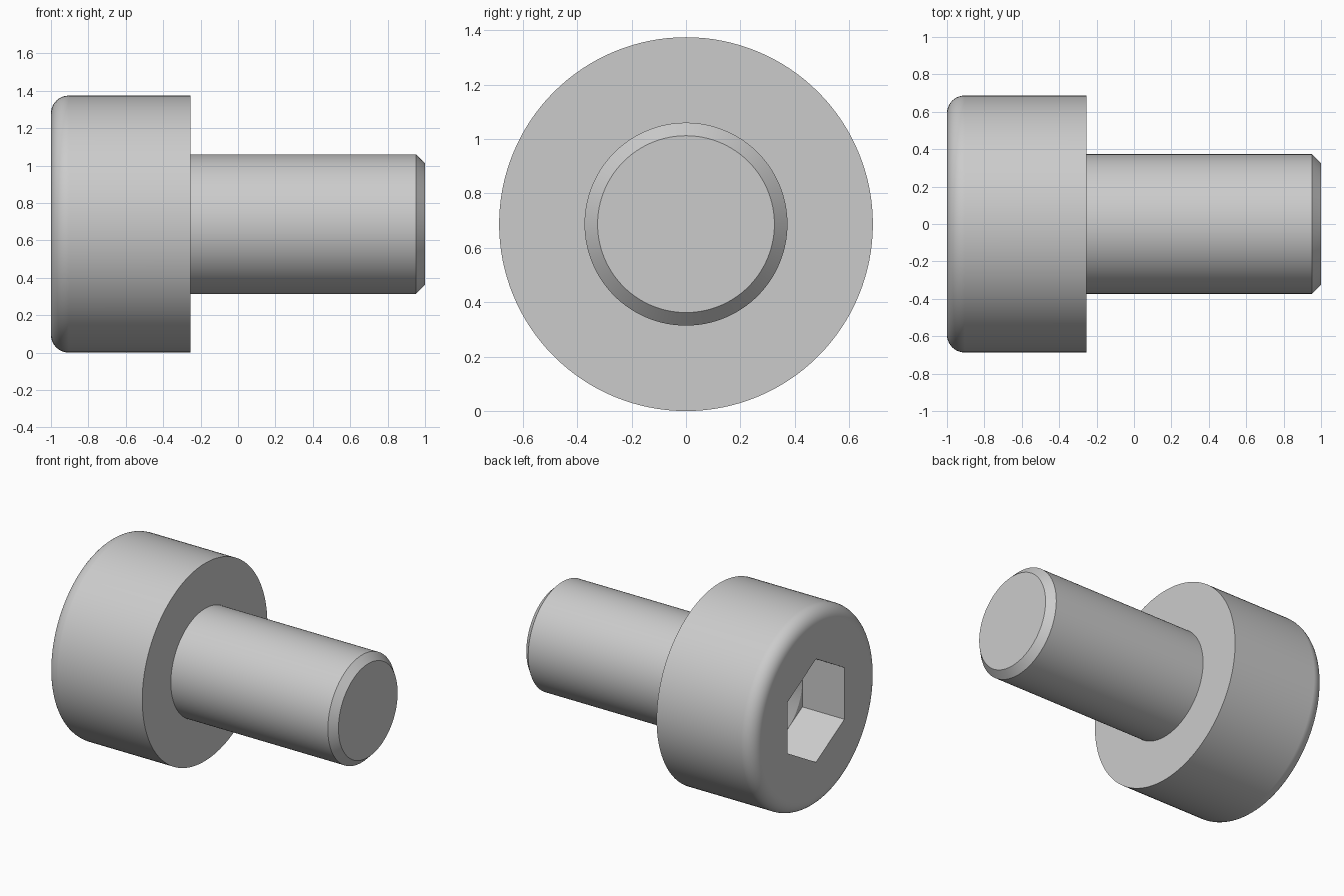
import bpy, bmesh
from math import pi, sin, cos, radians
from mathutils import Matrix

if "Cube" in bpy.data.objects:
    bpy.data.objects.remove(bpy.data.objects["Cube"])

R_HEAD, R_SHAFT, FILLET, CHAMFER = 0.687, 0.373, 0.095, 0.048
X_STEP = -0.255            # underside of the head
HEX_R, DEPTH = 0.359, 0.323
Z = R_HEAD                 # height of the bolt axis


def revolve(name, profile, steps, turn=0.0):
    """Spin an (x, radius) profile around the bolt axis and close its ends."""
    bm = bmesh.new()
    verts = [bm.verts.new((x, 0, r)) for x, r in profile]
    for a, b in zip(verts, verts[1:]):
        bm.edges.new((a, b))
    bmesh.ops.spin(bm, geom=bm.verts[:] + bm.edges[:], cent=(0, 0, 0),
                   axis=(1, 0, 0), angle=2 * pi, steps=steps)
    bmesh.ops.remove_doubles(bm, verts=bm.verts, dist=1e-5)
    bmesh.ops.holes_fill(bm, edges=[e for e in bm.edges if e.is_boundary], sides=0)
    bmesh.ops.transform(bm, verts=bm.verts,
                        matrix=Matrix.Translation((0, 0, Z)) @ Matrix.Rotation(turn, 4, 'X'))
    bmesh.ops.recalc_face_normals(bm, faces=bm.faces)
    mesh = bpy.data.meshes.new(name)
    bm.to_mesh(mesh)
    bm.free()
    obj = bpy.data.objects.new(name, mesh)
    bpy.context.collection.objects.link(obj)
    return obj


def activate(obj):
    bpy.ops.object.select_all(action='DESELECT')
    obj.select_set(True)
    bpy.context.view_layer.objects.active = obj


# Rounded head, plain shank and chamfered tip in one profile
rounding = [(-1 + FILLET * (1 - sin(t)), R_HEAD - FILLET * (1 - cos(t)))
            for t in (pi / 2 * (1 - i / 10) for i in range(11))]
bolt = revolve("socket_head_bolt", rounding + [
    (X_STEP, R_HEAD), (X_STEP, R_SHAFT), (1 - CHAMFER, R_SHAFT),
    (1, R_SHAFT - CHAMFER)], 128)

# Hexagonal socket and the drill cone at its bottom
floor = -1 + DEPTH
inner = HEX_R * cos(pi / 6) - 0.002
cutters = [
    revolve("hex_socket_cutter", [(-1.2, HEX_R), (floor, HEX_R)], 6),
    revolve("drill_cone_cutter", [(floor - 0.1, inner), (floor, inner),
                                  (floor + 0.18, 0.002)], 64),
]
activate(bolt)
for cutter in cutters:
    mod = bolt.modifiers.new(cutter.name, 'BOOLEAN')
    mod.operation, mod.solver, mod.object = 'DIFFERENCE', 'EXACT', cutter
    bpy.ops.object.modifier_apply(modifier=mod.name)
    bpy.data.objects.remove(cutter, do_unlink=True)

# Smooth round surfaces, crisp edges, even flats
bpy.ops.object.shade_smooth_by_angle(angle=radians(25))
weighted = bolt.modifiers.new("even_normals", 'WEIGHTED_NORMAL')
weighted.keep_sharp = True
